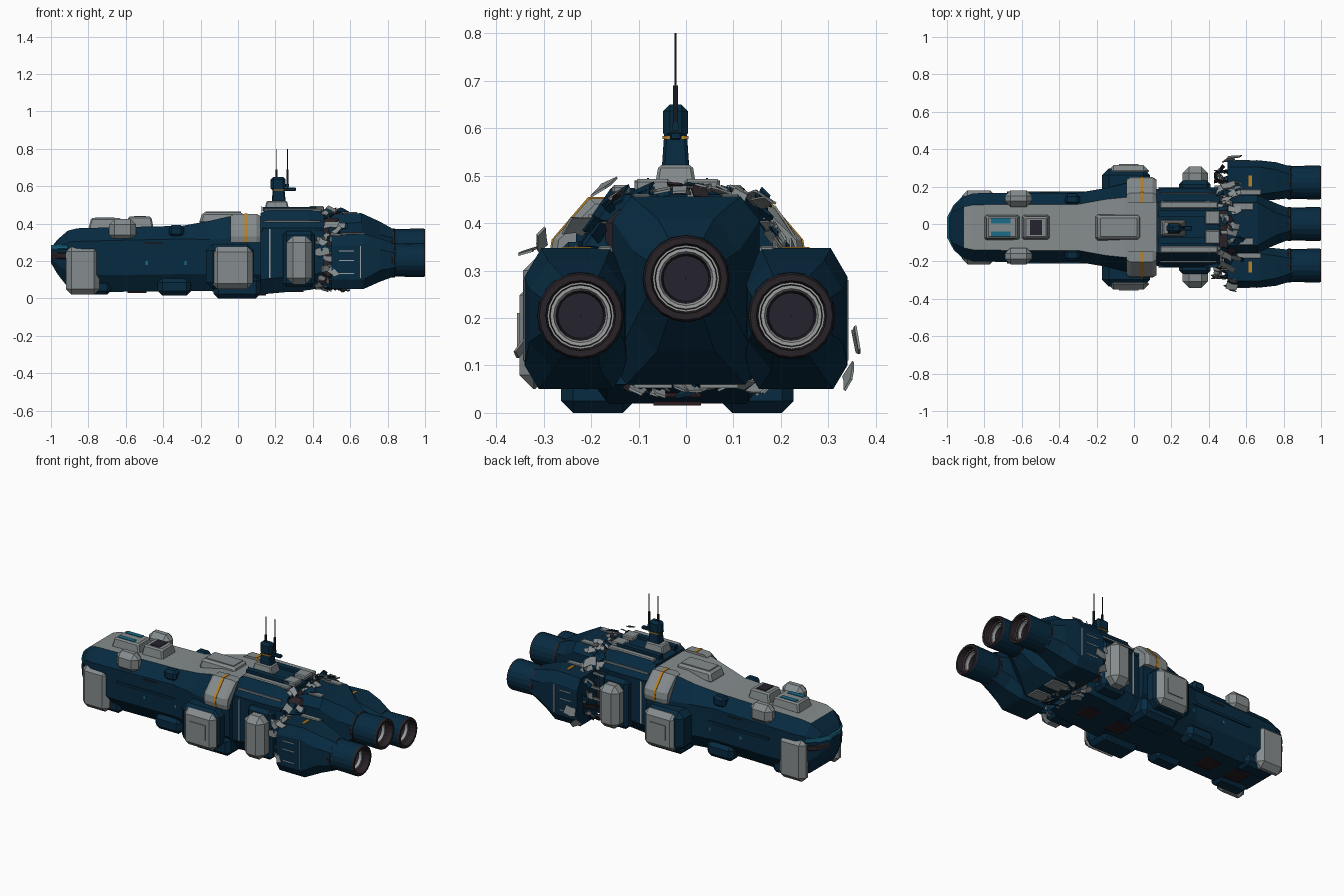
import bpy, bmesh, math, random
from mathutils import Vector, Matrix

if "Cube" in bpy.data.objects:
    bpy.data.objects.remove(bpy.data.objects["Cube"])

random.seed(7)
C = -0.018   # centreline of the front hull (the broken-off stern sits at y = 0)

def mat(name, r, g, b):
    m = bpy.data.materials.new(name)
    m.diffuse_color = (r, g, b, 1)
    m.use_nodes = True
    m.node_tree.nodes["Principled BSDF"].inputs["Base Color"].default_value = m.diffuse_color
    return m

BLUE = mat("hull blue", 0.0022, 0.0235, 0.052)
GREY = mat("armour grey", 0.235, 0.262, 0.268)
DARK = mat("dark brown", 0.022, 0.016, 0.02)
PURPLE = mat("engine purple", 0.018, 0.016, 0.026)
ORANGE = mat("marking orange", 0.5, 0.22, 0.015)
CYAN = mat("window cyan", 0.01, 0.15, 0.25)
LIGHT = mat("ring light grey", 0.34, 0.35, 0.35)
MAROON = mat("belly maroon", 0.022, 0.01, 0.014)
BLACK = mat("antenna black", 0.007, 0.011, 0.013)

def finish(name, bm, mats, rule=None, fix=True):
    if fix:
        bmesh.ops.recalc_face_normals(bm, faces=bm.faces)
    bm.normal_update()
    if rule:
        for f in bm.faces:
            f.material_index = rule(f)
    me = bpy.data.meshes.new(name)
    bm.to_mesh(me)
    bm.free()
    for m in mats:
        me.materials.append(m)
    ob = bpy.data.objects.new(name, me)
    bpy.context.collection.objects.link(ob)
    return ob

def box(name, x, y, z, m, bev=0.0, top=1.0):
    """Chamfered block from (min, max) ranges; top scales the upper face."""
    bm = bmesh.new()
    bmesh.ops.create_cube(bm, size=1)
    for v in bm.verts:
        k = top if v.co.z > 0 else 1
        v.co = Vector((sum(x) / 2 + v.co.x * (x[1] - x[0]) * k,
                       sum(y) / 2 + v.co.y * (y[1] - y[0]) * k,
                       sum(z) / 2 + v.co.z * (z[1] - z[0])))
    if bev:
        bmesh.ops.bevel(bm, geom=bm.edges[:], offset=bev, segments=1, affect='EDGES')
    return finish(name, bm, [m])

def pair(name, x, y, z, m, bev=0.0, c=C, **kw):
    """The same block on both sides of the centreline."""
    box(name + "_left", x, (c + y[0], c + y[1]), z, m, bev, **kw)
    box(name + "_right", x, (c - y[1], c - y[0]), z, m, bev, **kw)

def octagon(x, yc, hw, z0, z1, ty, tz, by, bz):
    """Chamfered cross-section: ty/tz top chamfer, by/bz bottom chamfer."""
    half = [(hw - by, z0), (hw, z0 + bz), (hw, z1 - tz), (hw - ty, z1)]
    pts = half + [(-y, z) for y, z in reversed(half)]
    return [Vector((x, yc + y, z)) for y, z in pts]

def loft(name, rings, mats, rule=None):
    bm = bmesh.new()
    vs = [[bm.verts.new(p) for p in r] for r in rings]
    n = len(vs[0])
    for a, b in zip(vs, vs[1:]):
        for i in range(n):
            bm.faces.new((a[i], a[(i + 1) % n], b[(i + 1) % n], b[i]))
    bm.faces.new(vs[0])
    bm.faces.new(vs[-1])
    return finish(name, bm, mats, rule)

# Front hull, grey on its upper deck
hull = [(-1.0, .05, .19, .27, .015, .02, .02, .03), (-.965, .115, .13, .315, .03, .04, .04, .05),
        (-.91, .165, .06, .362, .055, .06, .05, .08), (-.86, .182, .04, .375, .062, .07, .06, .09),
        (-.67, .185, .035, .38, .062, .07, .06, .09), (-.3, .185, .04, .388, .062, .07, .06, .09),
        (-.15, .21, .04, .415, .06, .1, .06, .09), (-.05, .235, .025, .438, .075, .12, .07, .1),
        (.12, .235, .025, .44, .085, .12, .07, .1)]
loft("front_hull", [octagon(h[0], C, *h[1:]) for h in hull], [BLUE, GREY],
     lambda f: int(f.normal.z > .85 and f.calc_center_median().x > -.9))

# Nose bridge: window band and dark sensor slot
for nm, z0, z1, m in (("bridge_window", .262, .285, CYAN), ("sensor_slot", .212, .245, DARK)):
    loft(nm, [octagon(x, C, hw, z0, z1, .004, .004, .004, .004)
              for x, hw in ((-1.0, .053), (-.965, .119), (-.915, .167))], [m])

# Armour on the bow and shoulders
pair("bow_cheek", (-.92, -.74), (.12, .198), (.02, .28), GREY, .03)
pair("shoulder_plate", (-.69, -.545), (.11, .198), (.31, .425), GREY, .03)
pair("hull_turret", (-.37, -.29), (.12, .18), (.33, .392), BLUE, .015)
pair("side_light_front", (-.495, -.482), (.18, .189), (.18, .2), CYAN)
pair("side_light_rear", (-.285, -.272), (.18, .189), (.18, .2), CYAN)
pair("side_slot", (-.5, -.4), (.18, .187), (.292, .302), BLACK)
pair("side_rail", (-.68, -.14), (.17, .192), (.225, .24), BLUE)

# Deck hatches
box("deck_hatch_front", (-.8, -.61), (C - .068, C + .068), (.37, .43), GREY, .008, .85)
for s in (-1, 1):
    box("hatch_stripe", (-.765, -.66), (C + s * .035 - .014, C + s * .035 + .014), (.428, .434), CYAN)
box("deck_hatch_middle", (-.6, -.45), (C - .068, C + .068), (.37, .437), GREY, .008, .82)
box("hatch_panel", (-.557, -.493), (C - .04, C + .04), (.434, .441), PURPLE)
box("deck_hatch_rear", (-.21, .045), (C - .072, C + .072), (.4, .46), GREY, .012, .85)
box("rear_hatch_lid", (-.175, .015), (C - .045, C + .045), (.458, .464), GREY)

# Saddle armour with an orange stripe, side pods, rear side armour
for s, side in ((1, "left"), (-1, "right")):
    def saddle(x, g):
        outer = [(.13, .3), (.262 + g, .3), (.268 + g, .33), (.262 + g, .365), (.185 + g, .452 + g), (.13, .452 + g)]
        return [Vector((x, C + s * y, z)) for y, z in outer]
    loft("saddle_armour_" + side, [saddle(-.04, -.012), saddle(-.02, 0), saddle(.1, 0), saddle(.12, -.012)], [GREY])
    loft("saddle_stripe_" + side, [saddle(.034, .003), saddle(.05, .003)], [ORANGE])
pair("side_pod", (-.17, .085), (.17, .315), (.05, .29), BLUE, .035)
pair("pod_armour", (-.14, .08), (.27, .333), (.05, .278), GREY, .03)
pair("pod_panel", (-.08, .025), (.33, .338), (.12, .21), GREY)
pair("rear_side_armour", (.26, .395), (.17, .325), (.075, .335), GREY, .035)
pair("rear_armour_base", (.24, .41), (.15, .25), (.06, .36), BLUE, .02)

# Skids and panels under the belly
pair("main_skid", (-.13, .12), (.09, .245), (0, .12), BLUE, .025)
pair("front_skid", (-.43, -.25), (.08, .19), (.015, .11), BLUE, .025)
pair("bow_skid", (-.88, -.68), (.06, .16), (.02, .1), BLUE, .02)
for x, z in ((-.74, .029), (-.54, .03), (.1, .016), (.3, .034)):
    box("belly_panel", (x - .05, x + .05), (C - .05, C + .05), (z, z + .04), MAROON)

# Middle section behind the saddle
mid = [(.12, .205, .02, .455), (.16, .21, .025, .474), (.38, .21, .045, .474), (.46, .2, .06, .46)]
loft("middle_hull", [octagon(x, C, w, a, b, .07, .1, .06, .08) for x, w, a, b in mid], [BLUE])
pair("deck_strip_outer", (.14, .45), (.1, .138), (.462, .48), GREY, .005)
pair("deck_strip_inner", (.13, .42), (.055, .09), (.465, .49), BLUE)
pair("deck_cap", (.38, .46), (.015, .09), (.465, .493), GREY, .006)
pair("side_seam", (.166, .174), (.2, .214), (.11, .37), LIGHT)
pair("side_conduit", (.13, .45), (.19, .214), (.36, .377), BLUE)
pair("deck_seam", (.14, .44), (.18, .187), (.408, .418), GREY)

# Sensor tower with gun and antennas
T = -.022
box("tower_base", (.14, .275), (T - .045, T + .045), (.47, .522), GREY, .006, .8)
box("tower_neck", (.18, .255), (T - .029, T + .029), (.515, .6), BLUE, .006, .8)
box("tower_head", (.175, .255), (T - .026, T + .026), (.575, .65), BLUE, .014)
box("tower_band", (.185, .25), (T - .027, T + .027), (.577, .583), ORANGE)
box("tower_gun", (.24, .31), (T - .012, T + .012), (.575, .592), BLUE, .003)
for x in (.205, .265):
    box("antenna_foot", (x - .005, x + .005), (T - .005, T + .005), (.58, .69), BLACK)
    box("antenna_mast", (x - .002, x + .002), (T - .002, T + .002), (.68, .8), BLACK)
box("antenna_bracket", (.2, .272), (T - .006, T + .006), (.596, .612), BLUE)
pair("deck_whisker", (.125, .129), (.06, .064), (.44, .495), BLACK)

# Stern housings tapering to the engines
loft("centre_housing", [octagon(.5, 0, .155, .06, .45, .04, .05, .03, .04),
                        octagon(.66, 0, .155, .06, .456, .04, .05, .03, .04),
                        octagon(.76, 0, .11, .13, .41, .05, .07, .05, .06),
                        octagon(.84, 0, .08, .205, .365, .045, .045, .045, .045)], [BLUE])
for s, side in ((1, "left"), (-1, "right")):
    loft("side_housing_" + side, [octagon(.5, s * .232, .108, .05, .34, .035, .06, .03, .05),
                                  octagon(.67, s * .232, .108, .05, .347, .035, .06, .03, .05),
                                  octagon(.76, s * .23, .1, .09, .32, .04, .06, .05, .06),
                                  octagon(.85, s * .222, .082, .123, .287, .045, .045, .045, .045)], [BLUE])
pair("stern_stripe", (.612, .63), (.2, .26), (.34, .35), ORANGE, c=0)
pair("stern_deck_plate", (.53, .64), (.075, .112), (.45, .461), GREY, .003, c=0)
pair("stern_gutter_plate", (.55, .68), (.155, .185), (.335, .352), GREY, .004, c=0)
pair("stern_seam", (.652, .658), (.335, .3425), (.11, .28), LIGHT, c=0)
for z in (.13, .2, .25):
    pair("stern_dash", (.54, .62), (.335, .342), (z, z + .005), LIGHT, c=0)
pair("stern_floor_seam", (.56, .66), (.03, .11), (.052, .064), GREY, c=0)

# Engines, turned around the x axis; each profile step is (x, radius, material)
def engine(name, yc, zc, n=20):
    prof = [(.81, .08, 0), (.825, .092, 1), (.838, .092, 1), (.84, .088, 0), (.99, .091, 0), (1.0, .087, 1),
            (1.0, .074, 1), (.965, .07, 1), (.965, .066, 3), (.955, .064, 1), (.955, .057, 3), (.94, .053, 3),
            (.9, .048, 2), (.9, .001, 2)]
    bm = bmesh.new()
    rings = [[bm.verts.new((x, yc + r * math.cos(2 * math.pi * i / n), zc + r * math.sin(2 * math.pi * i / n)))
              for i in range(n)] for x, r, _ in prof]
    for k in range(1, len(prof)):
        for i in range(n):
            j = (i + 1) % n
            f = bm.faces.new((rings[k - 1][i], rings[k - 1][j], rings[k][j], rings[k][i]))
            f.material_index = prof[k][2]
    finish(name, bm, [BLUE, DARK, PURPLE, LIGHT])
engine("engine_centre", 0, .283)
engine("engine_left", .222, .205)
engine("engine_right", -.222, .205)

# Torn gap: dark core, girders and seeded shards of plating
box("broken_core", (.42, .56), (-.17, .15), (.09, .43), DARK, .03)
for i in range(14):
    a = i / 14 * 2 * math.pi
    y, z = .2 * math.cos(a), .25 + .18 * math.sin(a)
    box("girder", (.43, .54), (y - .006, y + .006), (z - .006, z + .006), GREY)

def shard(bm, pos, normal, size, bend):
    """A folded scrap of plate, lying roughly across the given outward normal."""
    n = normal.normalized()
    t = Vector((1, 0, 0))
    u = n.cross(t).normalized()
    rot = Matrix.Rotation(random.uniform(-.7, .7), 3, n) @ Matrix.Rotation(random.uniform(-.5, .5), 3, u)
    j = lambda: random.uniform(.6, 1.2)
    rows = []
    for k, lift in ((-1, 0), (0, .15), (1, bend)):
        rows.append([pos + rot @ (t * k * size * j() + u * w * size * .6 * j() + n * lift * size) for w in (-1, 1)])
    th = n * .005
    lo = [[bm.verts.new(p) for p in r] for r in rows]
    hi = [[bm.verts.new(p + th) for p in r] for r in rows]
    for k in (0, 1):
        bm.faces.new((lo[k][0], lo[k][1], lo[k + 1][1], lo[k + 1][0]))
        bm.faces.new((hi[k][0], hi[k + 1][0], hi[k + 1][1], hi[k][1]))
        for w in (0, 1):
            bm.faces.new((lo[k][w], lo[k + 1][w], hi[k + 1][w], hi[k][w]))
    for k in (0, 2):
        bm.faces.new((lo[k][0], lo[k][1], hi[k][1], hi[k][0]))

outline = [(0, .06), (.2, .065), (.27, .12), (.285, .3), (.19, .355), (.15, .455), (0, .47)]
for nm, m, count in (("torn_plating_grey", GREY, 72), ("torn_plating_blue", BLUE, 44), ("torn_frames", DARK, 16)):
    bm = bmesh.new()
    for i in range(count):
        k = random.randrange(len(outline) - 1)
        p = Vector(outline[k]).lerp(Vector(outline[k + 1]), random.random())
        s = random.choice((-1, 1))
        pos = Vector((random.uniform(.44, .56), s * p.x, p.y))
        shard(bm, pos, Vector((0, pos.y, pos.z - .25)), random.uniform(.018, .038), random.uniform(-.4, .7))
    finish(nm, bm, [m])

# Large peeled flaps on either side
bm = bmesh.new()
for p, n, size in (((.53, .35, .15), (0, 1, .2), .045), ((.51, .335, .08), (0, .8, -.5), .035),
                   ((.52, -.33, .335), (0, -.3, 1), .03), ((.53, -.3, .36), (0, -1, 1), .025),
                   ((.5, -.22, .39), (0, -1, .6), .045), ((.5, -.17, .47), (0, -.4, 1), .03),
                   ((.5, .2, .4), (0, 1, .7), .045), ((.51, -.335, .14), (0, -1, 0), .035)):
    shard(bm, Vector(p), Vector(n), size, .3)
finish("peeled_flaps", bm, [GREY])
